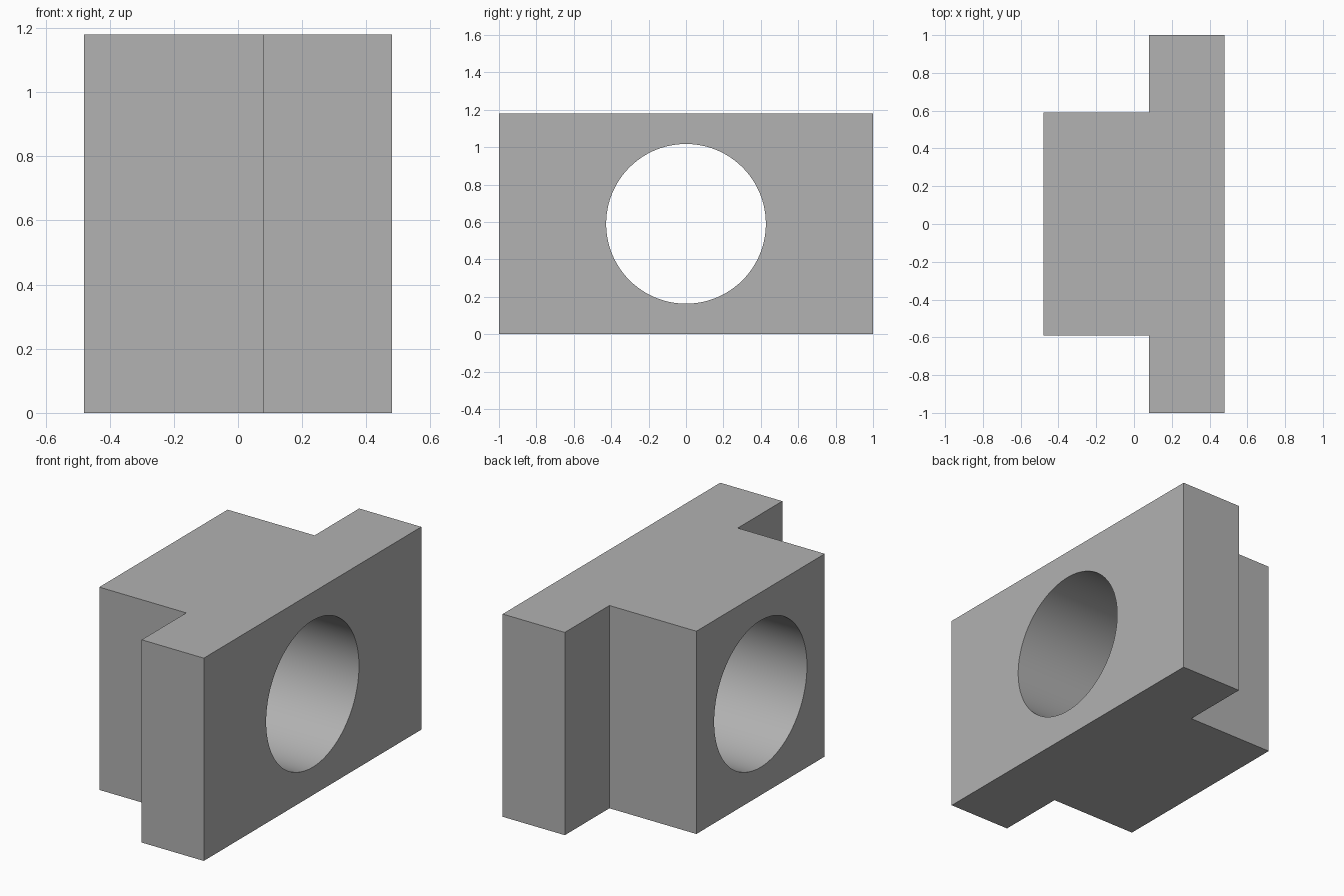
import bpy
import bmesh
import math

HEIGHT = 1.18
BORE_RADIUS = 0.427
BACK, STEP, FACE = -0.48, 0.08, 0.48   # x of body end, flange shoulder, flange face
BODY_HALF, FLANGE_HALF = 0.59, 1.0     # half widths along y

cube = bpy.data.objects.get("Cube")
if cube:
    bpy.data.objects.remove(cube, do_unlink=True)

# Single plain grey
grey = bpy.data.materials.new("plain_grey")
grey.use_nodes = True
colour = (0.445, 0.445, 0.445, 1)
grey.diffuse_color = colour
grey.node_tree.nodes["Principled BSDF"].inputs["Base Color"].default_value = colour

# Flanged block: T-shaped profile, mirrored across y, extruded upward
half = [(BACK, BODY_HALF), (STEP, BODY_HALF), (STEP, FLANGE_HALF), (FACE, FLANGE_HALF)]
profile = half + [(x, -y) for x, y in reversed(half)]
bm = bmesh.new()
base = bm.faces.new([bm.verts.new((x, y, 0)) for x, y in profile])
top = bmesh.ops.extrude_face_region(bm, geom=[base])
bmesh.ops.translate(bm, vec=(0, 0, HEIGHT),
                    verts=[v for v in top["geom"] if isinstance(v, bmesh.types.BMVert)])
bmesh.ops.recalc_face_normals(bm, faces=bm.faces)
mesh = bpy.data.meshes.new("flanged_block")
bm.to_mesh(mesh)
bm.free()
mesh.materials.append(grey)
block = bpy.data.objects.new("flanged_block", mesh)
bpy.context.collection.objects.link(block)

# Round bore through the block along x
bpy.ops.mesh.primitive_cylinder_add(vertices=96, radius=BORE_RADIUS, depth=2,
                                    location=(0, 0, HEIGHT / 2),
                                    rotation=(0, math.pi / 2, 0))
cutter = bpy.context.object
cutter.name = "bore_cutter"
cutter.hide_render = True
cutter.data.materials.append(grey)
bore = block.modifiers.new("bore", 'BOOLEAN')
bore.operation = 'DIFFERENCE'
bore.solver = 'EXACT'
bore.object = cutter

bpy.ops.object.select_all(action='DESELECT')
block.select_set(True)
bpy.context.view_layer.objects.active = block
bpy.ops.object.modifier_apply(modifier=bore.name)
bpy.data.objects.remove(cutter, do_unlink=True)

# Smooth bore wall, crisp outer edges
bpy.ops.object.shade_smooth_by_angle(angle=math.radians(30))
